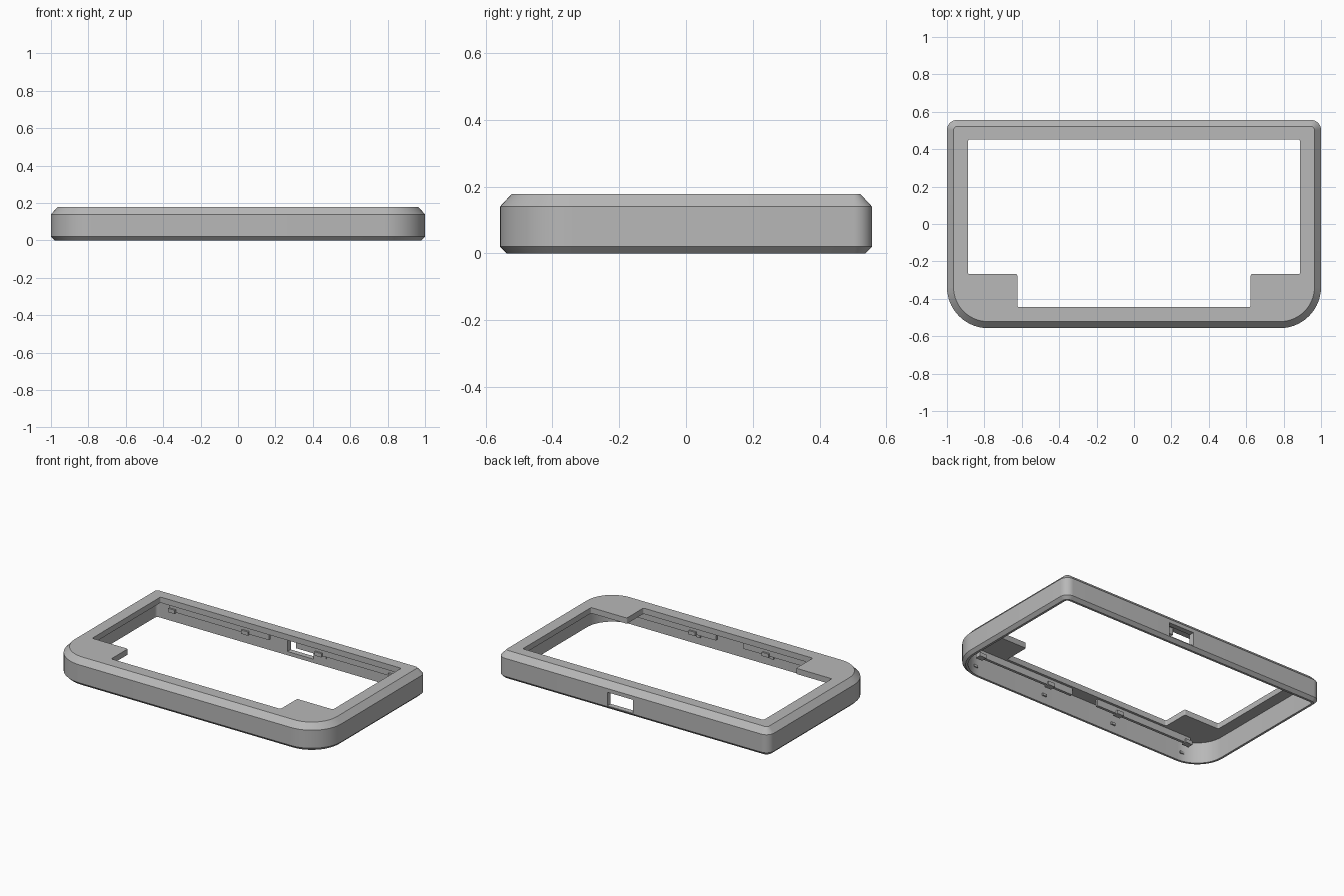
import bpy, bmesh, math
from mathutils import Vector

if "Cube" in bpy.data.objects:
    bpy.data.objects.remove(bpy.data.objects["Cube"])

# One plain grey plastic
grey = bpy.data.materials.new("grey plastic")
grey.use_nodes = True
grey.diffuse_color = (0.48, 0.48, 0.48, 1)
grey.node_tree.nodes["Principled BSDF"].inputs["Base Color"].default_value = grey.diffuse_color

HALF_X, HALF_Y = 1.0, 0.557
FRONT_R, BACK_R = 0.22, 0.055
WALL, PLATE_Z, TOP_Z = 0.035, 0.14, 0.178


def rounded(corners, steps=14):
    """Round each right-angled corner (x, y, radius) of a closed outline."""
    pts = []
    for i, (x, y, r) in enumerate(corners):
        p = Vector((x, y))
        before = Vector(corners[i - 1][:2])
        after = Vector(corners[(i + 1) % len(corners)][:2])
        a, b = (p - before).normalized(), (after - p).normalized()
        centre = p - a * r + b * r
        for k in range(steps + 1):
            t = math.pi / 2 * k / steps
            pts.append(centre + (a * math.sin(t) - b * math.cos(t)) * r)
    return pts


def body_outline(inset):
    x, y = HALF_X - inset, HALF_Y - inset
    f, b = FRONT_R - inset, BACK_R - inset
    return rounded([(-x, -y, f), (x, -y, f), (x, y, b), (-x, y, b)])


def finish(bm, name):
    bmesh.ops.recalc_face_normals(bm, faces=bm.faces)
    mesh = bpy.data.meshes.new(name)
    bm.to_mesh(mesh)
    bm.free()
    mesh.materials.append(grey)
    obj = bpy.data.objects.new(name, mesh)
    bpy.context.collection.objects.link(obj)
    return obj


def loft(name, layers):
    """Solid through a stack of (outline, height) layers."""
    bm = bmesh.new()
    rings = [[bm.verts.new((p.x, p.y, z)) for p in pts] for pts, z in layers]
    for low, high in zip(rings, rings[1:]):
        for i in range(len(low)):
            j = (i + 1) % len(low)
            bm.faces.new((low[i], low[j], high[j], high[i]))
    bm.faces.new(rings[0][::-1])
    bm.faces.new(rings[-1])
    return finish(bm, name)


def box(name, x, y, z):
    """Box from (min, max) ranges."""
    bm = bmesh.new()
    bmesh.ops.create_cube(bm, size=1)
    for v in bm.verts:
        v.co = [sum(r) / 2 + c * (r[1] - r[0]) for r, c in zip((x, y, z), v.co)]
    return finish(bm, name)


def cut(obj, cutter):
    mod = obj.modifiers.new("cut", "BOOLEAN")
    mod.operation = "DIFFERENCE"
    mod.solver = "EXACT"
    mod.object = cutter
    deps = bpy.context.evaluated_depsgraph_get()
    mesh = bpy.data.meshes.new_from_object(obj.evaluated_get(deps))
    obj.modifiers.clear()
    obj.data = mesh
    bpy.data.objects.remove(cutter)


# Chamfered outer shell
frame = loft("bezel_frame", [(body_outline(0.02), 0), (body_outline(0), 0.02),
                             (body_outline(0), PLATE_Z), (body_outline(0.035), TOP_Z)])

# Hollow underside
cut(frame, loft("cavity", [(body_outline(WALL), -0.05), (body_outline(WALL), PLATE_Z)]))

# Display opening, leaving a tab in each front corner
r = 0.008
window = rounded([(-0.624, -0.443, r), (0.624, -0.443, r), (0.624, -0.268, r),
                  (0.887, -0.268, r), (0.887, 0.451, r), (-0.887, 0.451, r),
                  (-0.887, -0.268, r), (-0.624, -0.268, r)], 4)
cut(frame, loft("opening", [(window, 0.1), (window, 0.3)]))

# Cable port through the back wall
cut(frame, box("port", (0.0, 0.19), (0.48, 0.6), (0.025, 0.115)))

bpy.context.view_layer.objects.active = frame
frame.select_set(True)
bpy.ops.object.shade_smooth_by_angle(angle=math.radians(25))

# Retaining rails and clips under the front and back edges
for side, edge, sy in (("front", 0.447, -1), ("back", 0.455, 1)):
    def span(a, b):
        return tuple(sorted((sy * (edge + a), sy * (edge + b))))

    for hand, sx in (("left", 1), ("right", -1)):
        box(f"{side}_{hand}_rail", tuple(sorted((sx * 0.1, sx * 0.83))),
            span(0.012, 0.03), (0.095, PLATE_Z + 0.005))
        for place, cx in (("inner", 0.27), ("outer", 0.81)):
            mid = sx * cx
            box(f"{side}_{hand}_{place}_clip", (mid - 0.025, mid + 0.025),
                span(0, 0.04), (0.09, 0.115))
            box(f"{side}_{hand}_{place}_snap", (mid - 0.015, mid + 0.015),
                span(0.065, 0.08), (0.05, 0.065))
